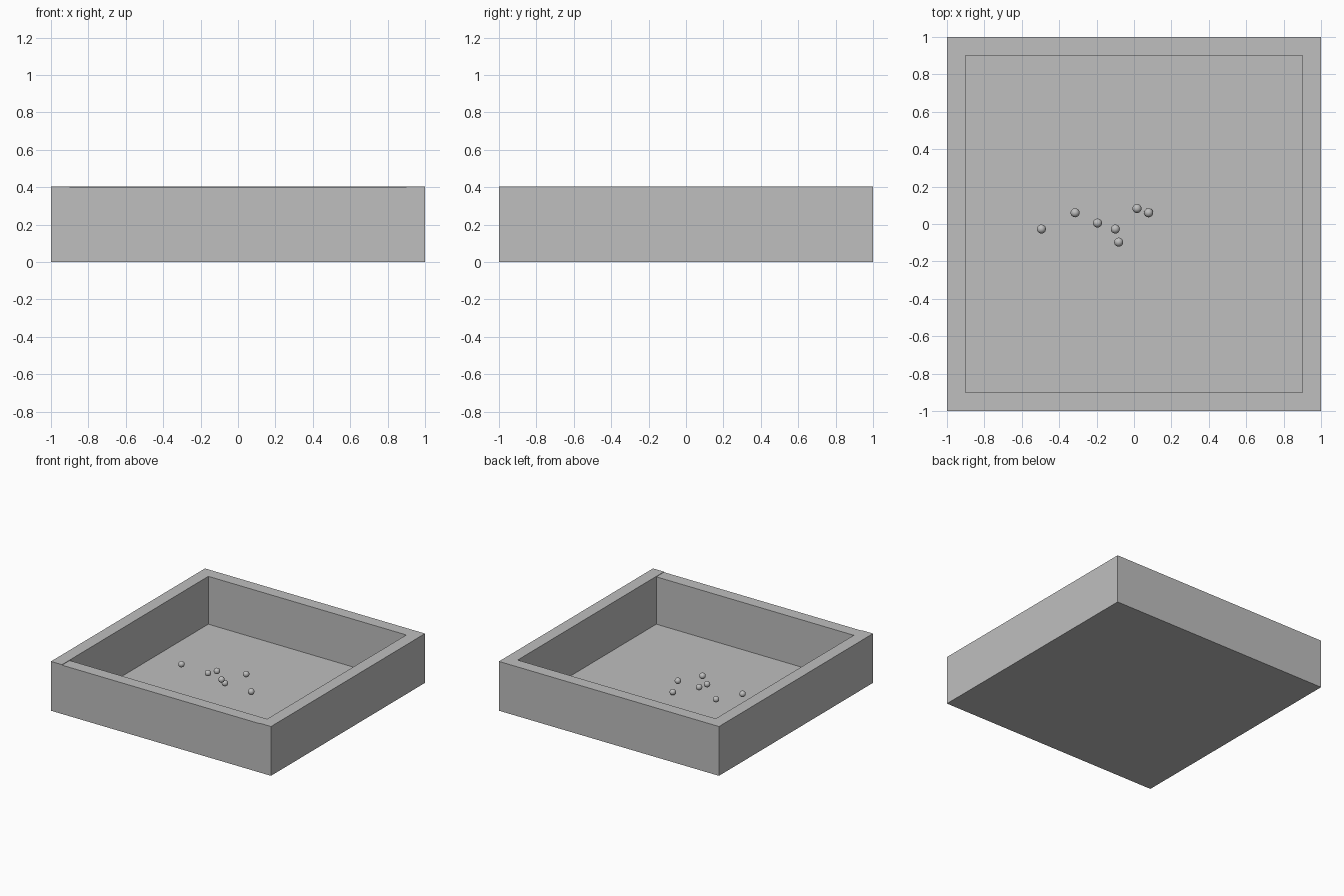
import bpy

if "Cube" in bpy.data.objects:
    bpy.data.objects.remove(bpy.data.objects["Cube"])

# One neutral grey for everything
grey = bpy.data.materials.new("neutral grey")
grey.diffuse_color = (0.52, 0.52, 0.52, 1)
grey.use_nodes = True
grey.node_tree.nodes["Principled BSDF"].inputs["Base Color"].default_value = grey.diffuse_color


def box(name, x0, x1, y0, y1, z0, z1):
    bpy.ops.mesh.primitive_cube_add(size=1, location=((x0 + x1) / 2, (y0 + y1) / 2, (z0 + z1) / 2))
    ob = bpy.context.object
    ob.name = name
    ob.scale = (x1 - x0, y1 - y0, z1 - z0)
    bpy.ops.object.transform_apply(location=False, rotation=False, scale=True)
    ob.data.materials.append(grey)
    return ob


FLOOR, TOP, INNER = 0.012, 0.405, 0.9

# Tray: thin floor, two full-length side walls, back wall and slightly lower front wall
box("tray_floor", -1, 1, -1, 1, 0, FLOOR)
box("left_wall", -1, -INNER, -1, 1, FLOOR, TOP)
box("right_wall", INNER, 1, -1, 1, FLOOR, TOP)
box("back_wall", -INNER, INNER, INNER, 1, FLOOR, TOP)
box("front_wall", -INNER, INNER, -1, -INNER, FLOOR, TOP - 0.004)

# Small balls scattered above the floor
balls = [
    (-0.495, -0.027, 0.146), (-0.315, 0.06, 0.088), (-0.195, 0.005, 0.158),
    (-0.10, -0.027, 0.096), (-0.082, -0.097, 0.157), (0.016, 0.083, 0.159),
    (0.078, 0.06, 0.041),
]
for i, pos in enumerate(balls, 1):
    bpy.ops.mesh.primitive_uv_sphere_add(segments=32, ring_count=16, radius=0.024, location=pos)
    ob = bpy.context.object
    ob.name = f"ball_{i}"
    ob.data.materials.append(grey)
    bpy.ops.object.shade_smooth()
